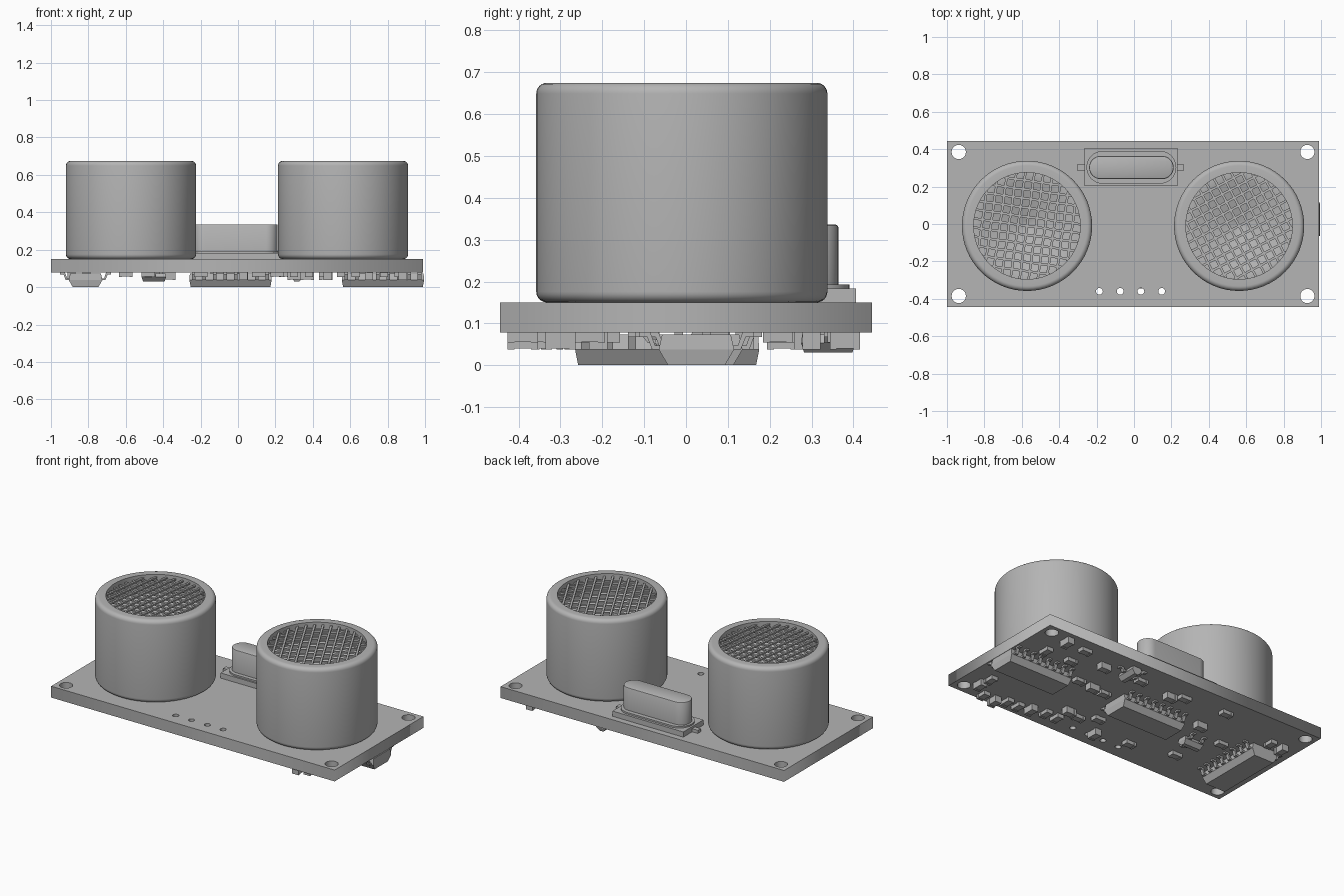
import bpy
import bmesh
from math import sin, cos, pi, radians, sqrt

cube = bpy.data.objects.get("Cube")
if cube:
    bpy.data.objects.remove(cube, do_unlink=True)

GREY = (0.46, 0.46, 0.46, 1.0)
grey = bpy.data.materials.new("plain grey")
grey.use_nodes = True
grey.diffuse_color = GREY
grey.node_tree.nodes["Principled BSDF"].inputs["Base Color"].default_value = GREY

BOARD_LOW, BOARD_TOP = 0.078, 0.15
CENTRE_X = -0.005


def circle(cx, cy, r, n=32):
    return [(cx + r * cos(2 * pi * i / n), cy + r * sin(2 * pi * i / n)) for i in range(n)]


def rect(x0, x1, y0, y1):
    return [(x0, y0), (x1, y0), (x1, y1), (x0, y1)]


def stadium(x0, x1, y0, y1, n=16):
    r, cy = (y1 - y0) / 2, (y0 + y1) / 2
    arc = [-pi / 2 + pi * i / n for i in range(n + 1)]
    return ([(x1 - r + r * cos(a), cy + r * sin(a)) for a in arc]
            + [(x0 + r - r * cos(a), cy - r * sin(a)) for a in arc])


def at(outline, z):
    return [(x, y, z) for x, y in outline]


def loft(bm, rings):
    """Join matching rings of points with side faces and close both ends."""
    rows = [[bm.verts.new(p) for p in ring] for ring in rings]
    n = len(rows[0])
    for a, b in zip(rows, rows[1:]):
        for i in range(n):
            j = (i + 1) % n
            bm.faces.new((a[i], a[j], b[j], b[i]))
    bm.faces.new(rows[0][::-1])
    bm.faces.new(rows[-1])


def box(bm, x0, x1, y0, y1, z0, z1):
    r = rect(x0, x1, y0, y1)
    loft(bm, [at(r, z0), at(r, z1)])


def finish(name, bm, smooth=False):
    bmesh.ops.recalc_face_normals(bm, faces=bm.faces)
    mesh = bpy.data.meshes.new(name)
    bm.to_mesh(mesh)
    bm.free()
    mesh.materials.append(grey)
    obj = bpy.data.objects.new(name, mesh)
    bpy.context.collection.objects.link(obj)
    if smooth:
        select(obj)
        bpy.ops.object.shade_smooth_by_angle(angle=radians(35))
    return obj


def select(obj):
    bpy.ops.object.select_all(action="DESELECT")
    obj.select_set(True)
    bpy.context.view_layer.objects.active = obj


# Circuit board: filled outline with corner and pin holes
outlines = [rect(-1.0, 0.99, -0.445, 0.445)]
outlines += [circle(CENTRE_X + sx * 0.932, sy * 0.385, 0.038) for sx in (-1, 1) for sy in (-1, 1)]
outlines += [circle(-0.185 + 0.111 * i, -0.36, 0.018, 20) for i in range(4)]
curve = bpy.data.curves.new("circuit_board", "CURVE")
curve.dimensions = "2D"
curve.fill_mode = "BOTH"
curve.extrude = (BOARD_TOP - BOARD_LOW) / 2
for outline in outlines:
    spline = curve.splines.new("POLY")
    spline.points.add(len(outline) - 1)
    for point, (x, y) in zip(spline.points, outline):
        point.co = (x, y, 0, 1)
    spline.use_cyclic_u = True
curve.materials.append(grey)
board = bpy.data.objects.new("circuit_board", curve)
board.location.z = (BOARD_TOP + BOARD_LOW) / 2
bpy.context.collection.objects.link(board)
select(board)
bpy.ops.object.convert(target="MESH")


# Two ultrasonic cans, each with an inner horn and a wire mesh
def can(side, cx, cy, tilt):
    top, r, e = 0.675, 0.348, 0.026
    steps = [pi / 2 * i / 6 for i in range(7)]
    profile = [(r - e + e * sin(a), BOARD_TOP + e - e * cos(a)) for a in steps]
    profile += [(r - e + e * cos(a), top - e + e * sin(a)) for a in steps]
    profile += [(0.285, top), (0.285, 0.56), (0.24, 0.56), (0.03, 0.43)]
    bm = bmesh.new()
    loft(bm, [at(circle(cx, cy, pr, 64), pz) for pr, pz in profile])
    finish(side + "_can", bm, smooth=True)

    bm = bmesh.new()
    pitch, half = 0.048, 0.0065
    for layer in range(2):
        ang = radians(tilt + 90 * layer)
        c, s = cos(ang), sin(ang)
        z = 0.642 + 0.008 * layer
        for i in range(-5, 6):
            d = i * pitch
            length = sqrt(0.287 ** 2 - d ** 2)
            bar = [(cx + u * c - v * s, cy + u * s + v * c)
                   for u, v in rect(-length, length, d - half, d + half)]
            loft(bm, [at(bar, z), at(bar, z + 0.01)])
    finish(side + "_can_mesh", bm)


can("right", CENTRE_X - 0.567, -0.01, -8)
can("left", CENTRE_X + 0.567, -0.01, 28)

# Crystal: plinth with end tabs, flange and rounded can
bm = bmesh.new()
box(bm, -0.265, 0.232, 0.204, 0.406, BOARD_TOP, 0.183)
box(bm, -0.305, 0.268, 0.287, 0.317, BOARD_TOP, 0.17)
finish("crystal_plinth", bm)
bm = bmesh.new()
flange = stadium(-0.254, 0.226, 0.215, 0.391)
loft(bm, [at(flange, 0.183), at(flange, 0.193)])
loft(bm, [at(stadium(-0.24 + i, 0.212 - i, 0.24 + i, 0.364 - i), z)
          for i, z in ((0, 0.193), (0, 0.33), (0.002, 0.334), (0.006, 0.336))])
finish("crystal_can", bm, smooth=True)


# Chips under the board, with bent legs along both long sides
def chip(name, cx, cy, length, width, legs, pitch, low, along_y=False):
    def place(p):
        u, v, z = p
        return (cx - v, cy + u, z) if along_y else (cx + u, cy + v, z)

    mid = low + (BOARD_LOW - low) * 0.48
    bm = bmesh.new()
    rings = []
    for inset, z in ((0.022, low), (0, mid), (0.008, BOARD_LOW - 0.004)):
        a, b = length / 2 - inset / 3, width / 2 - inset
        rings.append([place(p) for p in at(rect(-a, a, -b, b), z)])
    loft(bm, rings)
    w = width / 2
    leg = [(w - 0.008, mid), (w + 0.016, mid), (w + 0.028, BOARD_LOW - 0.01),
           (w + 0.047, BOARD_LOW - 0.01), (w + 0.047, BOARD_LOW),
           (w + 0.02, BOARD_LOW), (w + 0.009, mid + 0.01), (w - 0.008, mid + 0.01)]
    for side, count in zip((-1, 1), legs):
        for i in range(count):
            u = (i - (count - 1) / 2) * pitch
            loft(bm, [[place((u + t, side * v, z)) for v, z in leg] for t in (-0.01, 0.01)])
    finish(name, bm)


chip("left_chip", 0.775, 0.025, 0.44, 0.18, (8, 8), 0.056, 0.0)
chip("middle_chip", -0.04, 0.045, 0.44, 0.18, (8, 8), 0.056, 0.0)
chip("right_chip", -0.815, -0.045, 0.44, 0.18, (8, 8), 0.056, 0.0, along_y=True)
chip("small_transistor_left", 0.315, 0.34, 0.13, 0.07, (1, 2), 0.08, 0.03, along_y=True)
chip("small_transistor_right", -0.45, -0.04, 0.13, 0.07, (1, 2), 0.08, 0.03)

# Small resistors and capacitors scattered under the board
spots = [(.81, .38), (.83, .22), (.66, .36), (.47, .3), (.65, .22), (.47, .08), (.37, .08),
         (.27, .06), (.2, .3), (-.03, .28), (-.11, .31), (-.4, .33), (-.37, .14), (-.6, .05),
         (-.81, .23), (-.89, .23), (-.48, -.21), (-.2, -.28), (.03, -.31), (.11, -.18),
         (.21, -.24), (.3, -.21), (.3, -.32), (.38, -.32), (.48, -.33), (.55, -.36),
         (.63, -.36), (.7, -.39), (.78, -.39), (.86, -.23), (.88, -.3)]
bm = bmesh.new()
for i, (x, y) in enumerate(spots):
    low = 0.04 if i % 3 == 0 else 0.056
    upright = y < -0.3 or abs(x) > 0.8
    for centre, half, grow in ((0, 0.022, 0), (-0.028, 0.008, 0.002), (0.028, 0.008, 0.002)):
        w = 0.02 + grow
        if upright:
            box(bm, x - w, x + w, y + centre - half, y + centre + half, low - grow, BOARD_LOW)
        else:
            box(bm, x + centre - half, x + centre + half, y - w, y + w, low - grow, BOARD_LOW)
finish("small_components", bm)
